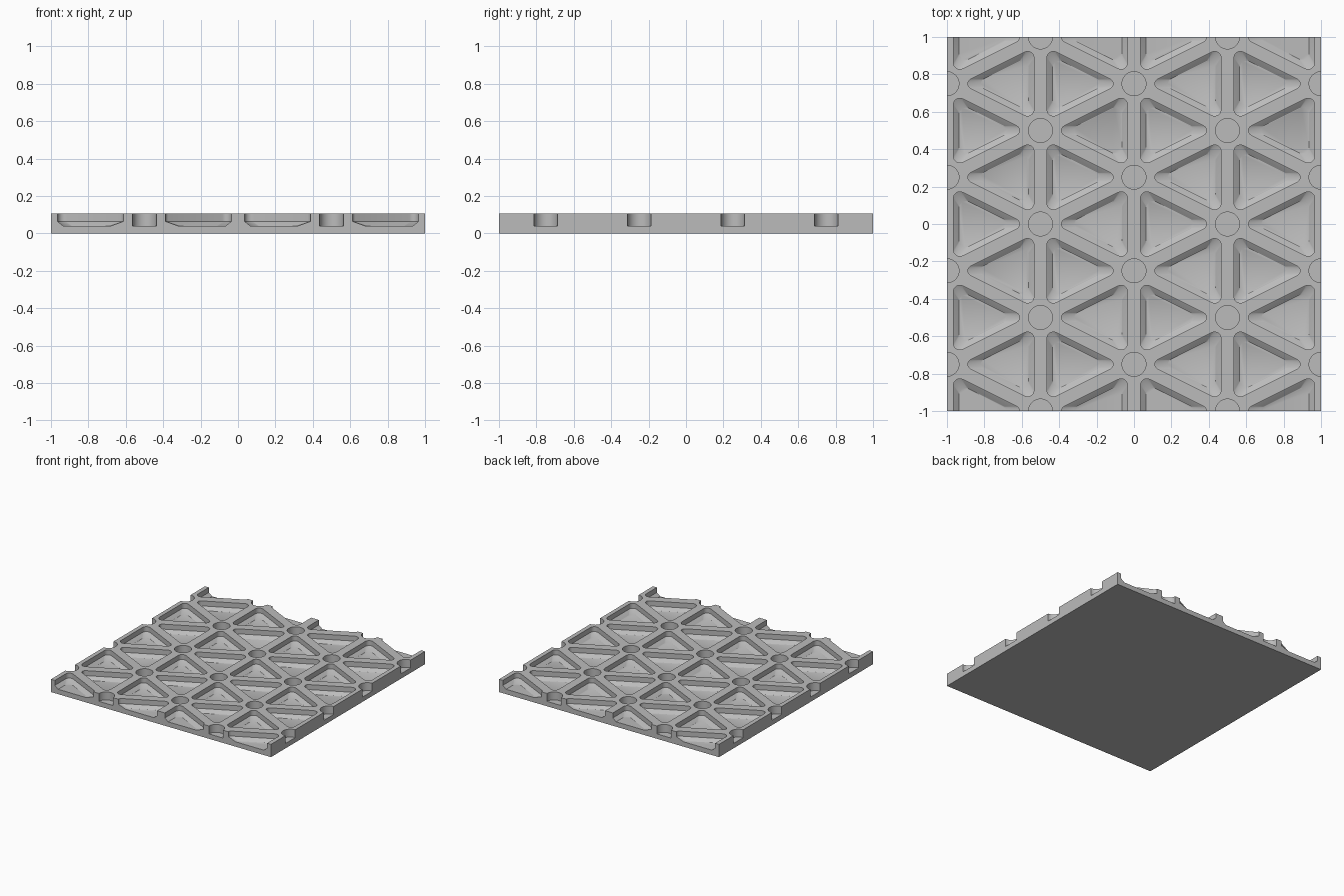
import bpy, bmesh, math
from mathutils import Vector

if "Cube" in bpy.data.objects:
    bpy.data.objects.remove(bpy.data.objects["Cube"])

HEIGHT, FLOOR, CHAMFER = 0.105, 0.04, 0.064   # plate top, pocket floor, chamfer top
PITCH, RIB, HOLE = 0.5, 0.035, 0.064          # lattice step, half rib, hole radius
TANGENT, SEGMENTS = 0.055, 8                  # pocket corner rounding

grey = bpy.data.materials.new("plain grey")
grey.use_nodes = True
grey.diffuse_color = (0.5, 0.5, 0.5, 1)
grey.node_tree.nodes["Principled BSDF"].inputs["Base Color"].default_value = (0.5, 0.5, 0.5, 1)


def make_object(name, bm):
    bmesh.ops.recalc_face_normals(bm, faces=bm.faces)
    mesh = bpy.data.meshes.new(name)
    bm.to_mesh(mesh)
    bm.free()
    mesh.materials.append(grey)
    obj = bpy.data.objects.new(name, mesh)
    bpy.context.collection.objects.link(obj)
    return obj


def rounded_triangle(inset):
    """Lattice triangle pointing to +x, moved inwards and rounded."""
    half = PITCH / 2
    side = math.hypot(PITCH, half)
    inradius = PITCH * half / (half + side)
    centre = Vector((inradius, 0, 0))
    scale = 1 - inset / inradius
    corners = [centre + (Vector(c) - centre) * scale
               for c in ((0, -half, 0), (PITCH, 0, 0), (0, half, 0))]
    points = []
    for i, corner in enumerate(corners):
        a = (corners[i - 1] - corner).normalized()
        b = (corners[(i + 1) % 3] - corner).normalized()
        half_angle = a.angle(b) / 2
        pivot = corner + (a + b).normalized() * TANGENT / math.cos(half_angle)
        start, end = corner + a * TANGENT - pivot, corner + b * TANGENT - pivot
        radius = start.length
        points += [pivot + start.normalized().slerp(end.normalized(), k / SEGMENTS) * radius
                   for k in range(SEGMENTS + 1)]
    return points


def add_loft(bm, levels):
    """Closed solid through equal rings given as (points, height)."""
    rings = [[bm.verts.new((p.x, p.y, z)) for p in points] for points, z in levels]
    for low, high in zip(rings, rings[1:]):
        for i in range(len(low)):
            j = (i + 1) % len(low)
            bm.faces.new((low[i], low[j], high[j], high[i]))
    bm.faces.new(rings[0])
    bm.faces.new(rings[-1])


# Solid square plate
bm = bmesh.new()
bmesh.ops.create_cube(bm, size=1)
for v in bm.verts:
    v.co = (v.co.x * 2, v.co.y * 2, (v.co.z + 0.5) * HEIGHT)
plate = make_object("isogrid_plate", bm)

# Cutter with every triangular pocket and round node hole
bm = bmesh.new()
wall, floor = rounded_triangle(RIB), rounded_triangle(RIB + 0.03)
circle = [Vector((math.cos(a), math.sin(a), 0)) * HOLE
          for a in (math.tau * k / 40 for k in range(40))]
above = HEIGHT + 0.05


def node_rows(column):
    shift = PITCH / 2 if column % 2 == 0 else 0
    return [row * PITCH + shift for row in range(-3, 4)]


for column in range(5):
    x = -1 + column * PITCH
    for y in node_rows(column):
        if abs(y) < 1.1:
            hole = [p + Vector((x, y, 0)) for p in circle]
            add_loft(bm, ((hole, FLOOR), (hole, above)))
        # Pockets whose tip points at this node from either side
        for direction in (1, -1):
            base = x - direction * PITCH
            if abs(base) > 1 or abs(y) > 1.2:
                continue
            levels = []
            for outline, z in ((floor, FLOOR), (wall, CHAMFER), (wall, above)):
                levels.append(([Vector((base + direction * p.x, y + p.y, 0)) for p in outline], z))
            add_loft(bm, levels)
cutter = make_object("pocket_cutter", bm)
cutter.hide_render = True

# Cut the pockets, then discard the cutter
cut = plate.modifiers.new("pockets", "BOOLEAN")
cut.operation = "DIFFERENCE"
cut.solver = "EXACT"
cut.object = cutter
bpy.ops.object.select_all(action="DESELECT")
bpy.context.view_layer.objects.active = plate
plate.select_set(True)
bpy.ops.object.modifier_apply(modifier=cut.name)
bpy.data.objects.remove(cutter)
bpy.ops.object.shade_smooth_by_angle(angle=math.radians(30))
